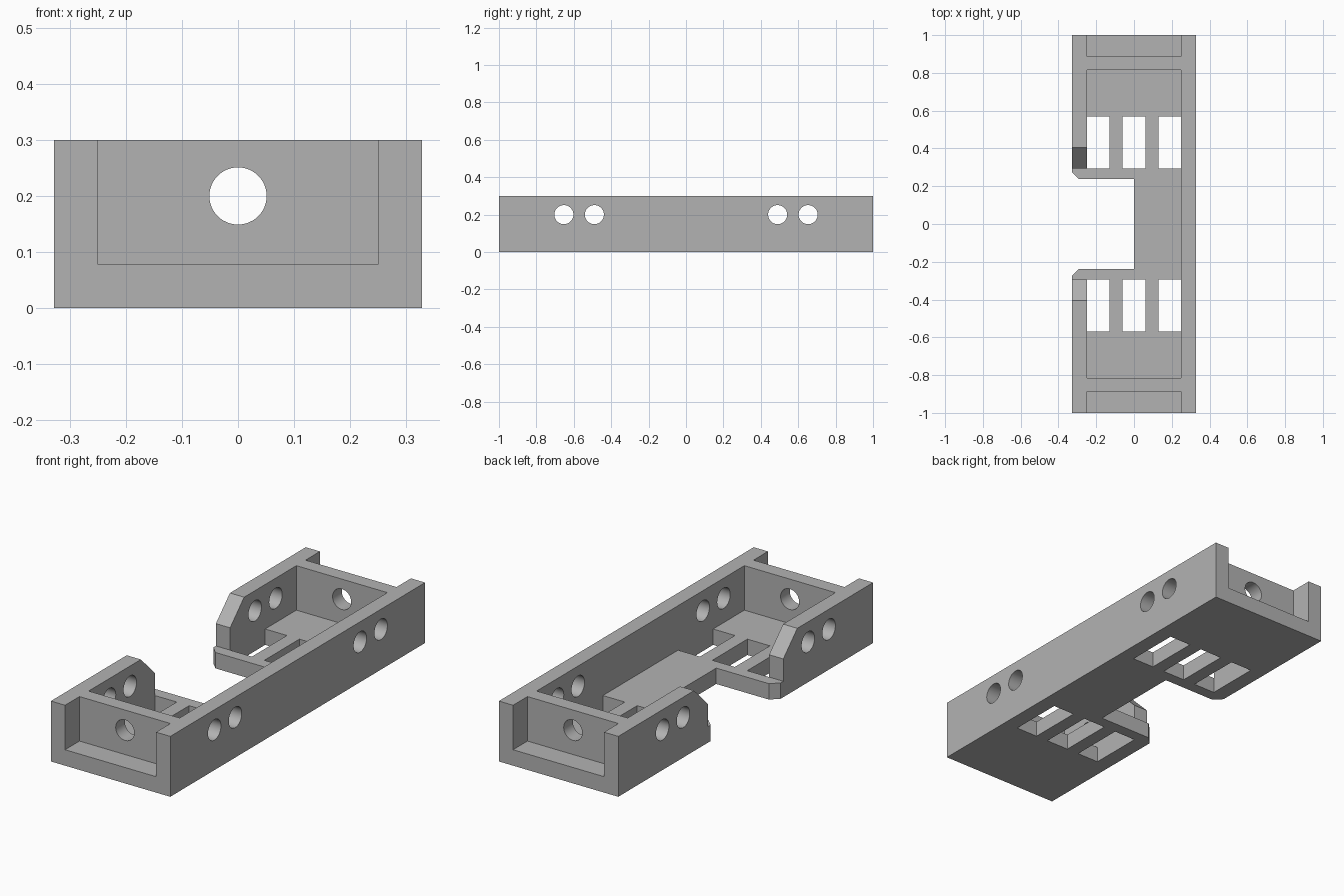
import bpy
import bmesh
import math
from mathutils import Matrix, Vector

cube = bpy.data.objects.get("Cube")
if cube:
    bpy.data.objects.remove(cube, do_unlink=True)

W, H, FLOOR, INNER = 0.328, 0.30, 0.079, 0.25

grey = bpy.data.materials.new("light_grey")
grey.use_nodes = True
colour = (0.45, 0.45, 0.45, 1)
grey.diffuse_color = colour
grey.node_tree.nodes["Principled BSDF"].inputs["Base Color"].default_value = colour


def add_object(name, bm):
    bmesh.ops.recalc_face_normals(bm, faces=bm.faces)
    mesh = bpy.data.meshes.new(name)
    bm.to_mesh(mesh)
    bm.free()
    mesh.materials.append(grey)
    obj = bpy.data.objects.new(name, mesh)
    bpy.context.collection.objects.link(obj)
    return obj


def prism(name, points, direction):
    bm = bmesh.new()
    face = bm.faces.new([bm.verts.new(p) for p in points])
    new = bmesh.ops.extrude_face_region(bm, geom=[face])["geom"]
    verts = [v for v in new if isinstance(v, bmesh.types.BMVert)]
    bmesh.ops.translate(bm, verts=verts, vec=Vector(direction))
    return add_object(name, bm)


def box(name, x0, x1, y0, y1, z0, z1):
    return prism(name, [(x0, y0, z0), (x1, y0, z0), (x1, y1, z0), (x0, y1, z0)],
                 (0, 0, z1 - z0))


def cylinder(name, centre, radius, length, axis):
    bm = bmesh.new()
    turn = Matrix.Rotation(math.pi / 2, 4, "Y" if axis == "X" else "X")
    bmesh.ops.create_cone(bm, cap_ends=True, segments=48, radius1=radius,
                          radius2=radius, depth=length,
                          matrix=Matrix.Translation(centre) @ turn)
    return add_object(name, bm)


def mirrored(points):
    return points + [(a, -b) if a_first else (-a, b)
                     for (a, b), a_first in ((p, True) for p in reversed(points))]


# Solid body: notched outline with small chamfers at the notch
half = [(W, 1), (-W, 1), (-W, 0.275), (-0.29, 0.237), (0, 0.237)]
tray = prism("mounting_tray", [(x, y, 0) for x, y in mirrored(half)], (0, 0, H))

# Main pocket, and the notched wall ends with their sloped tops
cutters = [box("pocket_cutter", -INNER, INNER, -0.815, 0.815, FLOOR, 0.5)]
slope = [(FLOOR, 0.295), (0.19, 0.295), (H, 0.405), (H + 0.1, 0.505)]
cutters.append(prism("wall_end_cutter",
                     [(-0.5, y, z) for z, y in mirrored(slope)], (0.3, 0, 0)))

for s in (-1, 1):
    # Open end recess
    y0, y1 = sorted((s * 0.887, s * 1.2))
    cutters.append(box("end_recess_cutter", -INNER, INNER, y0, y1, FLOOR, 0.5))
    # Floor slots
    y0, y1 = sorted((s * 0.295, s * 0.57))
    for x0, x1 in ((-INNER, -0.13), (-0.062, 0.062), (0.13, INNER)):
        cutters.append(box("slot_cutter", x0, x1, y0, y1, -0.1, 0.15))
    # Side wall holes and the cable hole in the cross wall
    for y in (0.49, 0.653):
        cutters.append(cylinder("side_hole_cutter", (0, s * y, 0.2), 0.051, 1, "X"))
    cutters.append(cylinder("end_hole_cutter", (0, s * 0.85, 0.2), 0.051, 0.2, "Y"))

# Cut everything out of the body
for cutter in cutters:
    cutter.hide_render = True
    mod = tray.modifiers.new(cutter.name, "BOOLEAN")
    mod.operation = "DIFFERENCE"
    mod.solver = "EXACT"
    mod.object = cutter
bpy.context.view_layer.update()
result = bpy.data.meshes.new_from_object(
    tray.evaluated_get(bpy.context.evaluated_depsgraph_get()))
tray.modifiers.clear()
tray.data = result
for cutter in cutters:
    bpy.data.objects.remove(cutter, do_unlink=True)

# Smooth the hole walls, keep the edges sharp
bpy.ops.object.select_all(action="DESELECT")
tray.select_set(True)
bpy.context.view_layer.objects.active = tray
bpy.ops.object.shade_smooth_by_angle(angle=math.radians(30))
